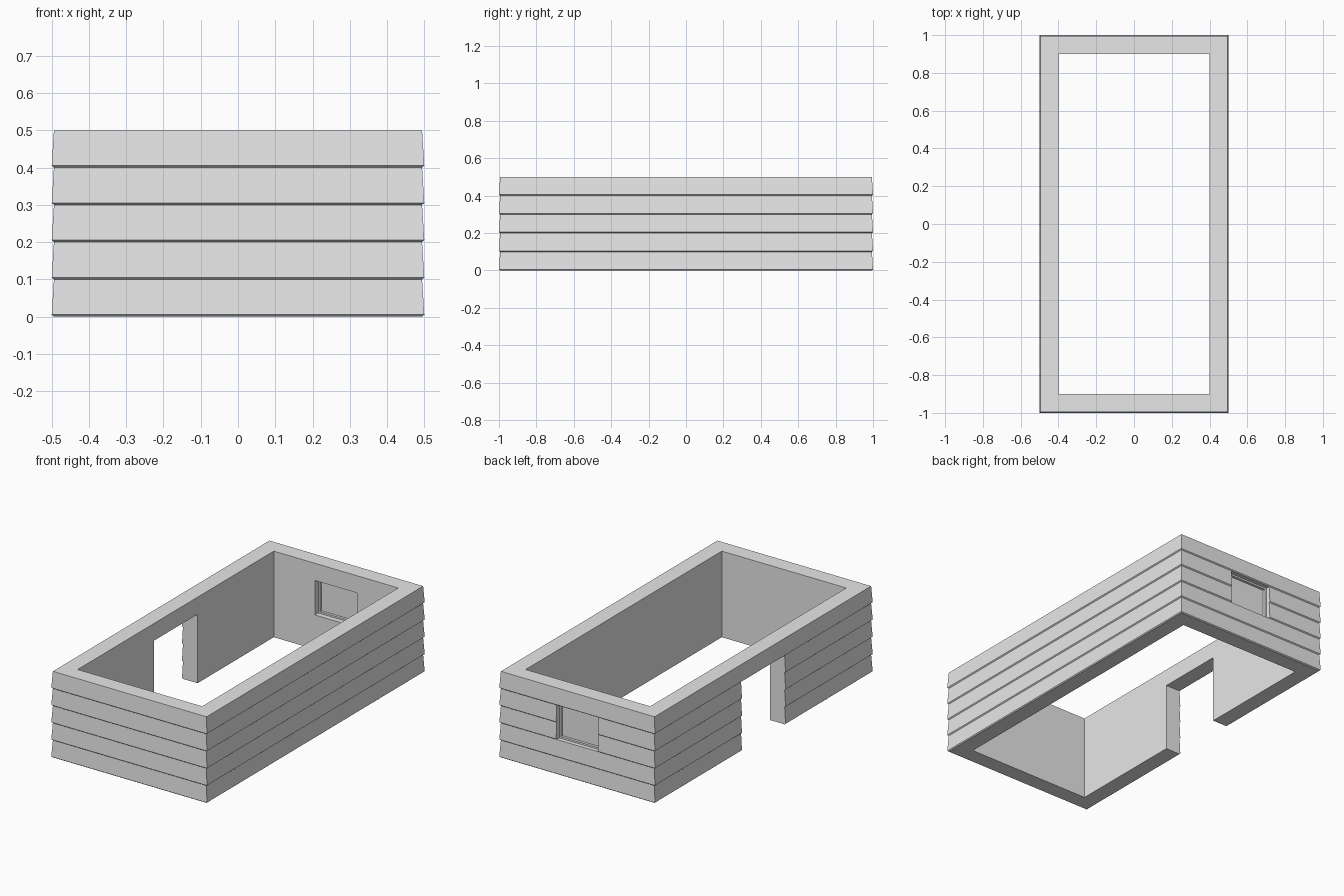
import bpy
import bmesh
from mathutils import Vector

if "Cube" in bpy.data.objects:
    bpy.data.objects.remove(bpy.data.objects["Cube"])

grey = bpy.data.materials.new("plain grey")
grey.use_nodes = True
grey.diffuse_color = (0.8, 0.8, 0.8, 1)
grey.node_tree.nodes["Principled BSDF"].inputs["Base Color"].default_value = (0.8, 0.8, 0.8, 1)


def add_object(name, bm):
    bmesh.ops.recalc_face_normals(bm, faces=bm.faces)
    mesh = bpy.data.meshes.new(name)
    bm.to_mesh(mesh)
    bm.free()
    mesh.materials.append(grey)
    obj = bpy.data.objects.new(name, mesh)
    bpy.context.collection.objects.link(obj)
    return obj


def box(name, low, high):
    bm = bmesh.new()
    low, high = Vector(low), Vector(high)
    bmesh.ops.create_cube(bm, size=1)
    for v in bm.verts:
        v.co = (low + high) / 2 + v.co * (high - low)
    return add_object(name, bm)


def cut(target, cutter):
    mod = target.modifiers.new(cutter.name, "BOOLEAN")
    mod.operation = "DIFFERENCE"
    mod.solver = "EXACT"
    mod.object = cutter
    cutter.hide_render = True
    cutter.hide_viewport = True
    cutter.hide_set(True)


def lofted_walls(name, profile):
    """Sweep a closed (inset, height) profile around the rectangular plan."""
    bm = bmesh.new()
    rings = []
    for inset, z in profile:
        x, y = 0.5 - inset, 1 - inset
        rings.append([bm.verts.new((sx * x, sy * y, z))
                      for sx, sy in ((-1, -1), (1, -1), (1, 1), (-1, 1))])
    for i, ring in enumerate(rings):
        below = rings[i - 1]
        for j in range(4):
            k = (j + 1) % 4
            bm.faces.new((below[j], below[k], ring[k], ring[j]))
    return add_object(name, bm)


# Walls with five overlapping boards outside and a flat inner face
boards, height, lap = 5, 0.1, 0.006
profile = [(lap, 0)]
for i in range(boards):
    profile += [(0, i * height + 0.005), (lap, (i + 1) * height)]
profile += [(0.1, boards * height), (0.1, 0)]
walls = lofted_walls("walls", profile)

# Doorway in the long wall and window opening in the back wall
cut(walls, box("doorway_cutter", (-0.6, -0.2, -0.1), (-0.3, 0.2, 0.4)))
half, sill, head = 0.135, 0.2, 0.4
cut(walls, box("window_cutter", (-half, 0.8, sill), (half, 1.1, head)))

# Window frame and pane
rim = 0.01
frame = box("window_frame", (-half, 0.93, sill), (half, 0.97, head))
cut(frame, box("frame_cutter", (-half + rim, 0.8, sill + rim), (half - rim, 1.1, head - rim)))
box("window_pane", (-half + rim, 0.945, sill + rim), (half - rim, 0.955, head - rim))
